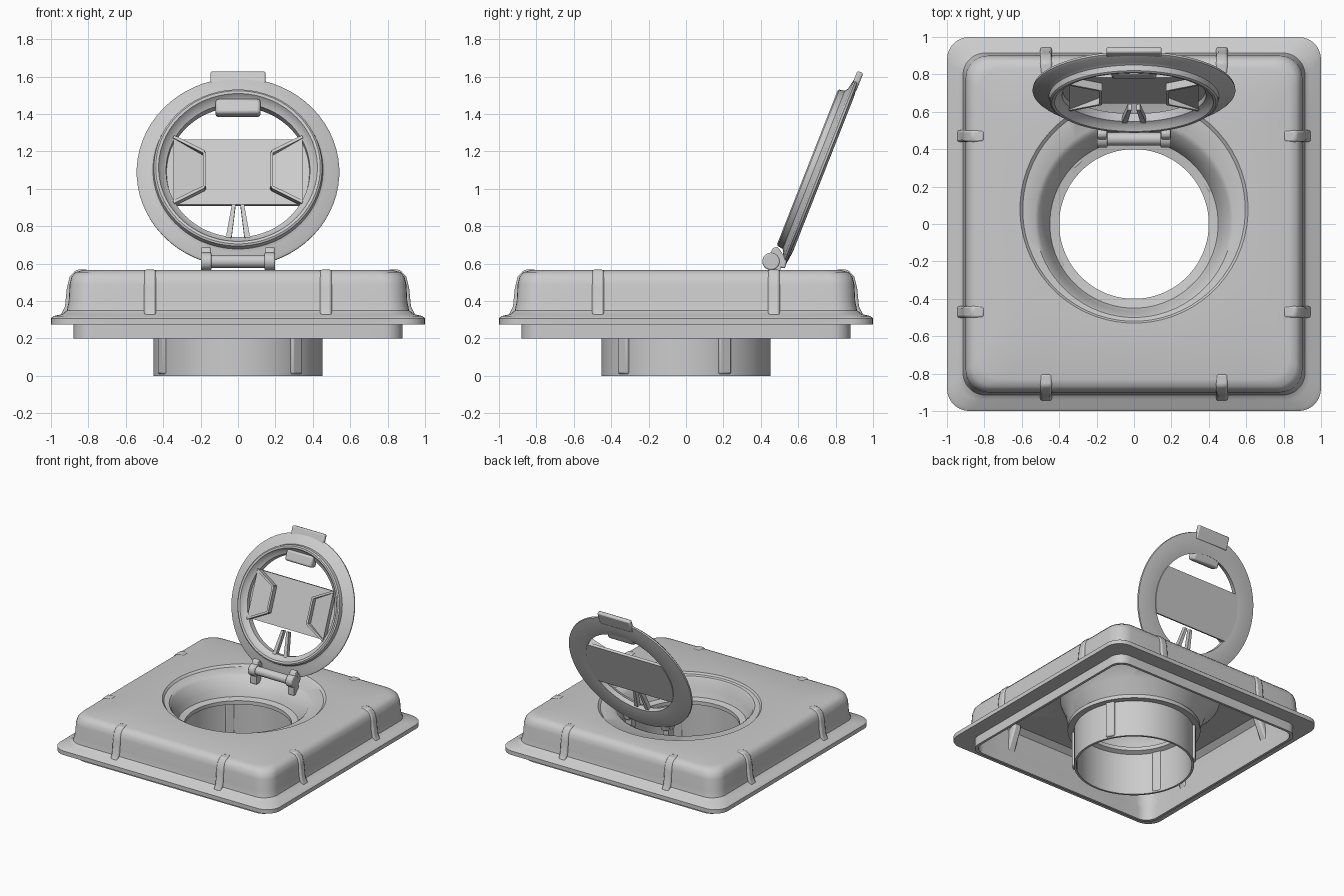
import bpy, bmesh, math
from mathutils import Matrix, Vector

cube = bpy.data.objects.get("Cube")
if cube:
    bpy.data.objects.remove(cube)

grey = bpy.data.materials.new("plain grey")
grey.use_nodes = True
grey.diffuse_color = (0.6, 0.6, 0.6, 1)
grey.node_tree.nodes["Principled BSDF"].inputs["Base Color"].default_value = (0.6, 0.6, 0.6, 1)

SIDE = 8                 # points per corner and per straight run
COUNT = SIDE * 8
TILT = math.radians(68.5)
LID = Matrix.Translation((0, 0.725, 1.085)) @ Matrix.Rotation(TILT, 4, 'X')


def finish(name, bm, matrix=None, angle=35, bevel=0):
    bmesh.ops.recalc_face_normals(bm, faces=bm.faces)
    mesh = bpy.data.meshes.new(name)
    bm.to_mesh(mesh)
    bm.free()
    mesh.materials.append(grey)
    if matrix:
        mesh.transform(matrix)
    ob = bpy.data.objects.new(name, mesh)
    bpy.context.collection.objects.link(ob)
    bpy.ops.object.select_all(action='DESELECT')
    ob.select_set(True)
    bpy.context.view_layer.objects.active = ob
    bpy.ops.object.shade_smooth_by_angle(angle=math.radians(angle))
    if bevel:
        mod = ob.modifiers.new("soft edges", 'BEVEL')
        mod.width, mod.segments = bevel, 2
    return ob


def square(half, radius, z):
    pts = []
    c = half - radius
    for q in range(4):
        rot = Matrix.Rotation(q * math.pi / 2, 3, 'Z')
        for i in range(SIDE):
            a = math.pi / 2 * i / (SIDE - 1)
            pts.append(rot @ Vector((c + radius * math.cos(a), c + radius * math.sin(a), z)))
        for i in range(1, SIDE + 1):
            t = i / (SIDE + 1)
            pts.append(rot @ Vector((c - 2 * c * t, half, z)))
    return pts


def circle(r, z, cy=0.0):
    # starts at the same bearing as the rounded square loops
    start = math.pi / 4 - math.pi * 2 * (SIDE - 1) / 2 / COUNT
    return [Vector((r * math.cos(start + math.tau * i / COUNT),
                    cy + r * math.sin(start + math.tau * i / COUNT), z)) for i in range(COUNT)]


def loft(name, loops, matrix=None):
    bm = bmesh.new()
    rings = [[bm.verts.new(p) for p in loop] for loop in loops]
    for a, b in zip(rings, rings[1:] + rings[:1]):
        for i in range(COUNT):
            j = (i + 1) % COUNT
            bm.faces.new((a[i], a[j], b[j], b[i]))
    return finish(name, bm, matrix)


def prism(name, outline, lo, hi, matrix=None, bevel=0):
    # outline in local xy, extruded along local z
    bm = bmesh.new()
    face = bm.faces.new([bm.verts.new((x, y, lo)) for x, y in outline])
    top = bmesh.ops.extrude_face_region(bm, geom=[face])
    bmesh.ops.translate(bm, vec=(0, 0, hi - lo),
                        verts=[v for v in top["geom"] if isinstance(v, bmesh.types.BMVert)])
    return finish(name, bm, matrix, bevel=bevel)


def box(x0, x1, y0, y1):
    return [(x0, y0), (x1, y0), (x1, y1), (x0, y1)]


def cylinder(name, r, length, pos):
    bm = bmesh.new()
    bmesh.ops.create_cone(bm, cap_ends=True, segments=24, radius1=r, radius2=r, depth=length)
    m = Matrix.Translation(pos) @ Matrix.Rotation(math.pi / 2, 4, 'Y')
    return finish(name, bm, m, bevel=0.008)


# Flanged cover with lid seat, neck and hollow underside
outer = [(0.88, 0.1, 0.2), (0.88, 0.1, 0.275), (1, 0.12, 0.275), (1, 0.12, 0.308),
         (0.985, 0.12, 0.32), (0.94, 0.12, 0.33), (0.915, 0.12, 0.35), (0.905, 0.12, 0.4),
         (0.9, 0.12, 0.49), (0.89, 0.12, 0.53), (0.868, 0.12, 0.555), (0.83, 0.12, 0.565)]
neck = [(0.61, 0.565, 0.08), (0.595, 0.55, 0.075), (0.53, 0.545, 0.03), (0.51, 0.53, 0.02),
        (0.47, 0.45), (0.45, 0.4), (0.4, 0.39), (0.4, 0.36), (0.435, 0.345), (0.435, 0),
        (0.452, 0), (0.452, 0.3), (0.49, 0.33), (0.53, 0.45, 0.02), (0.6, 0.53, 0.07)]
inner = [(0.82, 0.12, 0.535), (0.865, 0.12, 0.5), (0.875, 0.12, 0.35), (0.86, 0.1, 0.3),
         (0.86, 0.1, 0.2)]
loft("cover", [square(*s) for s in outer] + [circle(*c) for c in neck]
     + [square(*s) for s in inner])

# Wall ribs, two on each side
rib = [(0.8, 0.5), (0.8, 0.568), (0.865, 0.568), (0.9, 0.53), (0.915, 0.47),
       (0.925, 0.37), (0.95, 0.32), (0.88, 0.32)]
stand = Matrix.Rotation(math.pi / 2, 4, 'X')
for q in range(4):
    for x in (-0.47, 0.47):
        turn = Matrix.Rotation(q * math.pi / 2, 4, 'Z') @ Matrix.Translation((0, x, 0))
        prism("wall_rib", rib, -0.032, 0.032, turn @ stand, bevel=0.012)

# Clips up the neck, and a thin groove ring
for deg in (-47, 27, 133, 207):
    turn = Matrix.Rotation(math.radians(deg), 4, 'Z')
    prism("neck_clip", box(0.43, 0.468, -0.035, 0.035), 0.01, 0.4, turn, bevel=0.01)
loft("neck_ring", [circle(0.44, 0.3), circle(0.5, 0.3), circle(0.5, 0.33), circle(0.44, 0.33)])

# Lid ring, lying in its own plane with the inside facing local +z
ring = [(0.54, 0), (0.542, 0.012), (0.53, 0.022), (0.47, 0.035), (0.455, 0.045), (0.45, 0.075),
        (0.44, 0.082), (0.425, 0.08), (0.41, 0.055), (0.385, 0.04), (0.38, -0.005), (0.45, -0.012)]
loft("lid_ring", [circle(*p) for p in ring], LID)

# Grip band across the lid, bounded by the ring
edge = [(0.385 * math.cos(a), 0.385 * math.sin(a))
        for a in [math.radians(-29 + 58 * i / 8) for i in range(9)]]
prism("grip_band", edge + [(-x, -y) for x, y in edge], -0.012, 0.012, LID)

# Tapered pockets at both ends of the band
for s in (-1, 1):
    wide = [(s * 0.345, -0.188), (s * 0.345, 0.188), (s * 0.18, 0.1), (s * 0.18, -0.1)]
    for a, b in zip(wide[1:], wide[2:] + wide[:1]):
        if a[0] == b[0] and abs(a[0]) > 0.3:
            continue
        d = (Vector(b) - Vector(a)).normalized() * 0.008
        side = Vector((-d.y, d.x))
        pts = [Vector(a) + side, Vector(b) + side, Vector(b) - side, Vector(a) - side]
        prism("pocket_wall", pts, 0.0, 0.055, LID)
    bm = bmesh.new()
    low = [bm.verts.new((x, y, 0)) for x, y in wide + []]
    high = [bm.verts.new((x, y, 0.05 if abs(x) > 0.3 else 0.016)) for x, y in wide]
    bm.faces.new(low)
    bm.faces.new(high)
    for i in range(4):
        bm.faces.new((low[i], low[i - 1], high[i - 1], high[i]))
    finish("pocket_ramp", bm, LID)

# Pull tab, latch and the pair of prongs
prism("pull_tab", box(-0.148, 0.148, 0.47, 0.578), -0.012, 0.022, LID, bevel=0.01)
prism("lid_latch", box(-0.12, 0.12, 0.315, 0.4), 0.0, 0.075, LID, bevel=0.015)
for s in (-1, 1):
    prong = [(s * 0.035, -0.39), (s * 0.065, -0.39), (s * 0.033, -0.2), (s * 0.013, -0.2)]
    prism("lid_prong", prong, 0.01, 0.045, LID)

# Hinge pin, knuckles and arms
cylinder("hinge_pin", 0.034, 0.36, (0, 0.455, 0.612))
for s in (-1, 1):
    cylinder("hinge_knuckle", 0.047, 0.058, (s * 0.17, 0.455, 0.612))
    arm = [(0.42, 0.59), (0.53, 0.575), (0.54, 0.62), (0.49, 0.69), (0.465, 0.685)]
    turn = Matrix.Translation((s * 0.17, 0, 0)) @ Matrix.Rotation(math.pi / 2, 4, 'Z') @ stand
    prism("hinge_arm", arm, -0.026, 0.026, turn, bevel=0.008)
    foot = Matrix.Translation((s * 0.17, 0.475, 0))
    prism("hinge_foot", box(-0.026, 0.026, -0.03, 0.03), 0.5, 0.6, foot)
